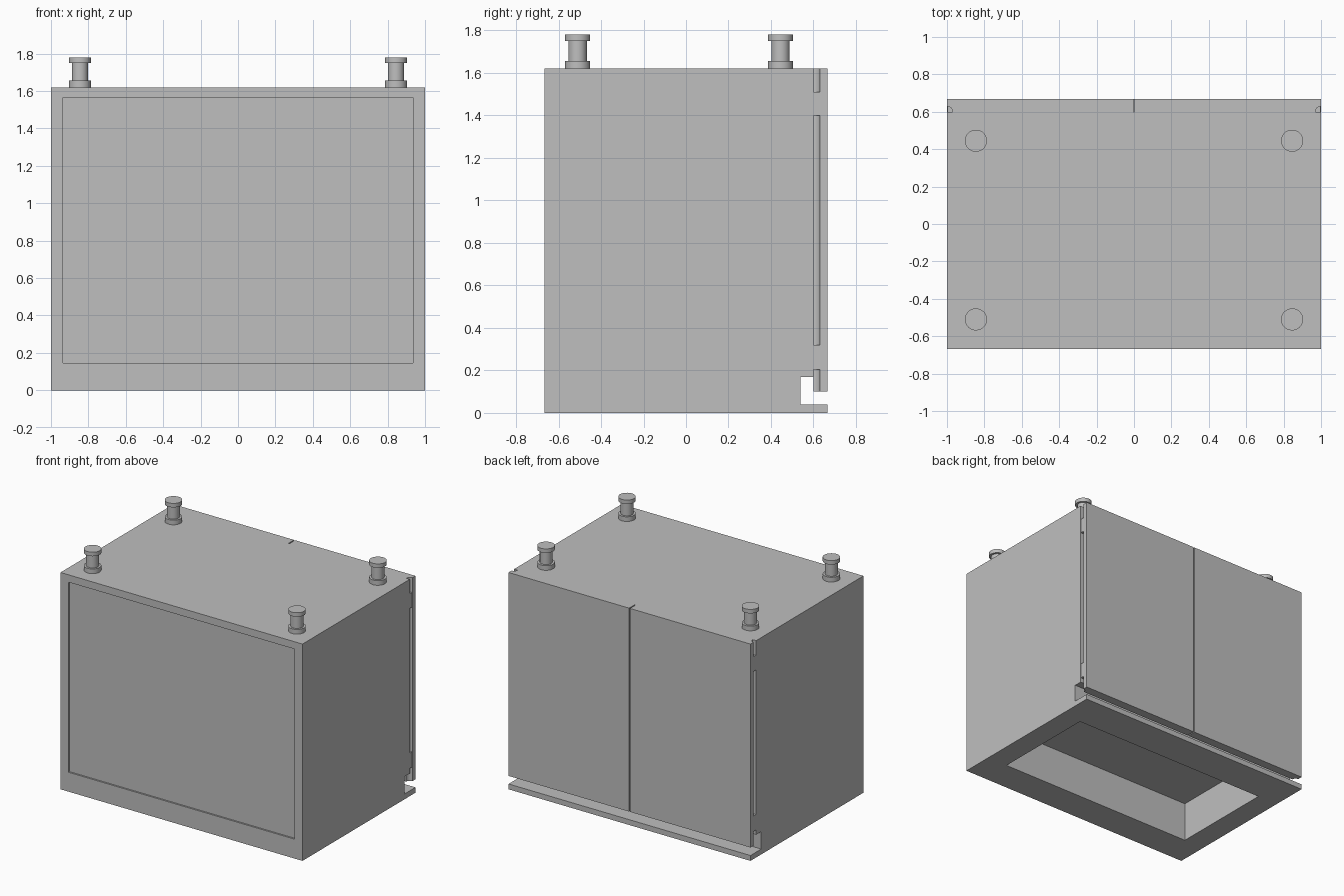
import bpy, bmesh, math
from mathutils import Matrix

cube = bpy.data.objects.get("Cube")
if cube:
    bpy.data.objects.remove(cube, do_unlink=True)

grey = bpy.data.materials.new("plain grey")
grey.use_nodes = True
colour = (0.52, 0.52, 0.52, 1)
grey.diffuse_color = colour
grey.node_tree.nodes["Principled BSDF"].inputs["Base Color"].default_value = colour

HEIGHT, BACK, SEAM = 1.62, 0.667, 0.60


def finish(name, bm):
    bmesh.ops.recalc_face_normals(bm, faces=bm.faces)
    mesh = bpy.data.meshes.new(name)
    bm.to_mesh(mesh)
    bm.free()
    mesh.materials.append(grey)
    ob = bpy.data.objects.new(name, mesh)
    bpy.context.collection.objects.link(ob)
    return ob


def box(name, lo, hi):
    bm = bmesh.new()
    bmesh.ops.create_cube(bm, size=1)
    for v in bm.verts:
        v.co = [a + (c + 0.5) * (b - a) for a, b, c in zip(lo, hi, v.co)]
    return finish(name, bm)


def prism(name, points, shift):
    """Extrude a flat outline of 3D points along shift."""
    bm = bmesh.new()
    face = bm.faces.new([bm.verts.new(p) for p in points])
    grown = bmesh.ops.extrude_face_region(bm, geom=[face])["geom"]
    bmesh.ops.translate(bm, vec=shift,
                        verts=[g for g in grown if isinstance(g, bmesh.types.BMVert)])
    return finish(name, bm)


def cut(target, cutter):
    mod = target.modifiers.new(cutter.name, "BOOLEAN")
    mod.operation = "DIFFERENCE"
    mod.solver = "EXACT"
    mod.object = cutter
    cutter.hide_render = True
    cutter.hide_set(True)


# Carcass: side profile with the finger groove above the worktop lip
profile = [(-BACK, 0), (BACK, 0), (BACK, 0.04), (0.54, 0.04),
           (0.54, 0.17), (SEAM, 0.17), (SEAM, HEIGHT), (-BACK, HEIGHT)]
carcass = prism("carcass", [(-1, y, z) for y, z in profile], (2, 0, 0))

# Basin opening underneath and shallow inset panel on the front
cut(carcass, box("basin_cutter", (-0.83, -0.425, -0.1), (0.83, 0.39, 0.30)))
cut(carcass, box("panel_cutter", (-0.935, -0.8, 0.145), (0.935, -BACK + 0.012, 1.565)))

for side, s in (("left", 1), ("right", -1)):
    # Door with a coved inner edge on the hinge side
    cove = [(1 - 0.03 * math.sin(a), SEAM + 0.03 * math.cos(a))
            for a in (i * math.pi / 12 for i in range(7))]
    outline = [(0.004, SEAM), (0.004, BACK), (1, BACK)] + cove
    prism(side + "_door", [(s * x, y, 0.10) for x, y in outline], (0, 0, HEIGHT - 0.10))

    # Hinges set into the door edge
    for place, z0, z1 in (("upper", 1.40, 1.51), ("lower", 0.205, 0.32)):
        x0, x1 = sorted((s * 0.96, s * 0.998))
        box(f"{side}_{place}_hinge", (x0, SEAM, z0), (x1, 0.655, z1))

    # Spool-shaped feet
    for place, y in (("back", 0.445), ("front", -0.51)):
        bm = bmesh.new()
        for r, z0, z1 in ((0.059, HEIGHT, 1.655), (0.043, 1.655, 1.75), (0.059, 1.75, 1.78)):
            bmesh.ops.create_cone(bm, cap_ends=True, segments=32, radius1=r, radius2=r,
                                  depth=z1 - z0,
                                  matrix=Matrix.Translation((s * 0.845, y, (z0 + z1) / 2)))
        foot = finish(f"{side}_{place}_foot", bm)
        bpy.ops.object.select_all(action="DESELECT")
        foot.select_set(True)
        bpy.context.view_layer.objects.active = foot
        bpy.ops.object.shade_smooth_by_angle()
